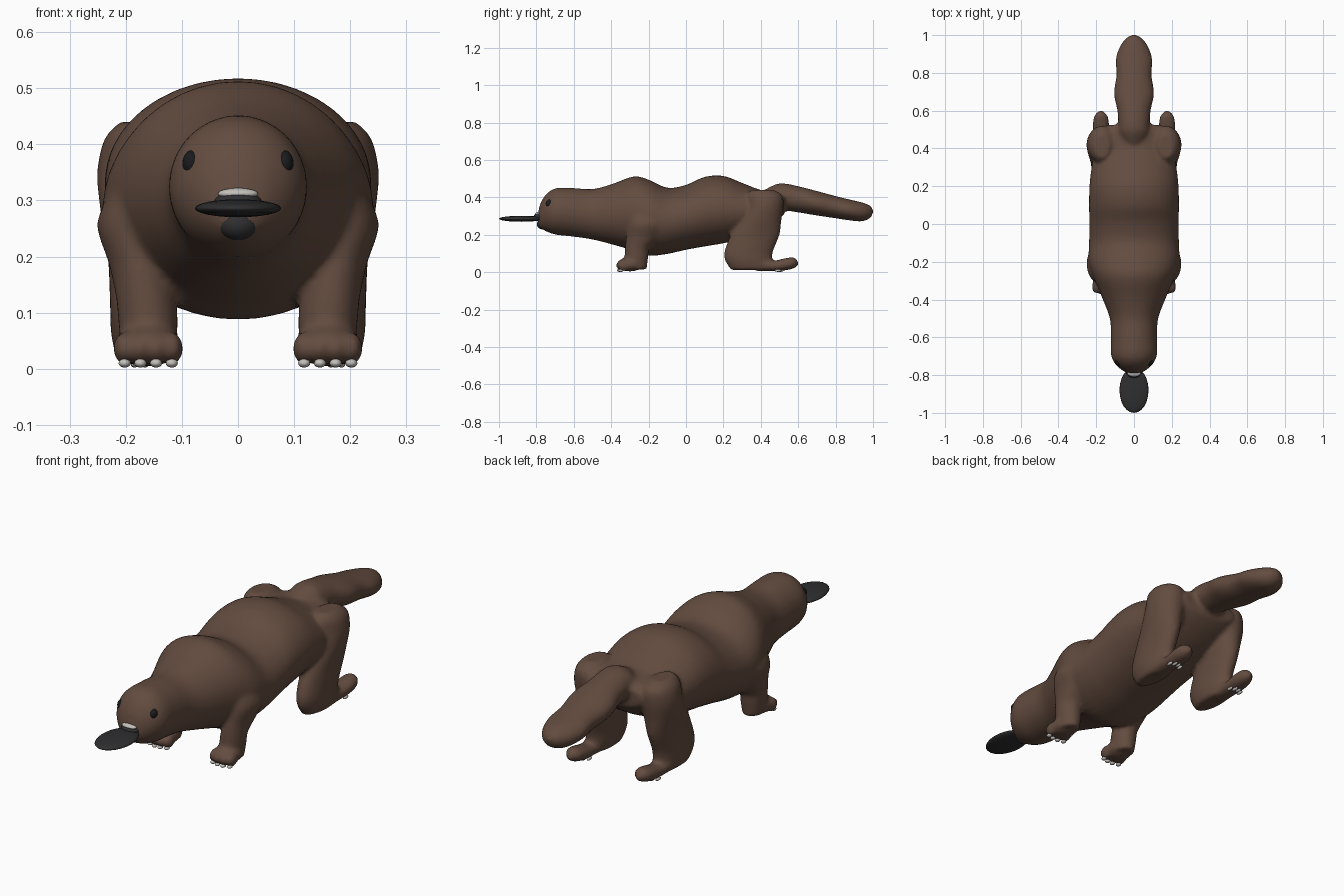
import bpy
import bmesh
from math import cos, sin, pi
from mathutils import Matrix, Vector

if "Cube" in bpy.data.objects:
    bpy.data.objects.remove(bpy.data.objects["Cube"], do_unlink=True)


def material(name, r, g, b, rough=0.6):
    mat = bpy.data.materials.new(name)
    mat.use_nodes = True
    mat.diffuse_color = (r, g, b, 1)
    node = mat.node_tree.nodes["Principled BSDF"]
    node.inputs["Base Color"].default_value = (r, g, b, 1)
    node.inputs["Roughness"].default_value = rough
    return mat


FUR = material("brown fur", .125, .072, .05)
BILL = material("charcoal bill", .028, .028, .03)
EYE = material("black eye", .01, .011, .012)
PALE = material("pale claw", .55, .53, .5)


def smooth_sections(sections, steps=5):
    """Catmull-Rom interpolation between cross-sections."""
    out = []
    last = len(sections) - 1
    for i in range(last):
        a, b, c, d = (sections[max(0, min(last, i + k))] for k in (-1, 0, 1, 2))
        for s in range(steps):
            t = s / steps
            out.append([q + t / 2 * (r - p + t * (2 * p - 5 * q + 4 * r - e
                        + t * (3 * (q - r) + e - p)))
                        for p, q, r, e in zip(a, b, c, d)])
    out.append(sections[-1])
    return out


def loft(bm, sections, axis, side=1, count=40):
    """Elliptic rings (x, y, z, half width, half depth) lying across an axis."""
    rings = []
    for x, y, z, a, b in smooth_sections(sections):
        ring = []
        for k in range(count):
            u, v = a * cos(2 * pi * k / count), b * sin(2 * pi * k / count)
            offset = Vector((u, 0, v)) if axis == "y" else Vector((u, v, 0))
            ring.append(bm.verts.new(Vector((side * x, y, z)) + offset))
        rings.append(ring)
    for low, high in zip(rings, rings[1:]):
        for k in range(count):
            n = (k + 1) % count
            bm.faces.new((low[k], low[n], high[n], high[k]))
    bm.faces.new(rings[0])
    bm.faces.new(rings[-1])


def spine(bm, profile, x=0, side=1):
    """Loft along y from (y, half width, top, bottom)."""
    loft(bm, [(x, y, (t + b) / 2, w, (t - b) / 2) for y, w, t, b in profile], "y", side)


def ball(bm, centre, radii, detail=24):
    place = Matrix.Translation(centre) @ Matrix.Diagonal((*radii, 1))
    bmesh.ops.create_uvsphere(bm, u_segments=detail, v_segments=detail // 2,
                              radius=1, matrix=place)


def finish(bm, name, mat):
    bmesh.ops.recalc_face_normals(bm, faces=bm.faces)
    for f in bm.faces:
        f.smooth = True
    mesh = bpy.data.meshes.new(name)
    bm.to_mesh(mesh)
    bm.free()
    mesh.materials.append(mat)
    obj = bpy.data.objects.new(name, mesh)
    bpy.context.collection.objects.link(obj)
    return obj


def ball_object(name, mat, centre, radii):
    bm = bmesh.new()
    ball(bm, centre, radii)
    return finish(bm, name, mat)


# Furry body: head, trunk, tail and legs fused into one skin
skin = bmesh.new()
spine(skin, [
    (-.79, .03, .325, .25), (-.775, .062, .375, .235), (-.74, .1, .425, .215),
    (-.69, .122, .45, .2), (-.6, .122, .45, .19), (-.5, .128, .445, .175),
    (-.4, .165, .47, .15), (-.28, .215, .512, .115), (-.2, .24, .495, .088),
    (-.1, .238, .452, .098), (0, .237, .467, .12), (.1, .238, .51, .138),
    (.2, .236, .515, .155), (.3, .225, .478, .18), (.4, .205, .44, .22),
    (.48, .18, .435, .27), (.525, .14, .42, .31)])
spine(skin, [
    (.4, .05, .43, .33), (.48, .08, .47, .335), (.53, .083, .474, .33),
    (.6, .088, .46, .32), (.69, .106, .437, .305), (.79, .093, .41, .29),
    (.87, .097, .39, .278), (.94, .075, .374, .272), (.985, .04, .356, .29),
    (1, .012, .335, .318)])

for side in (-1, 1):
    # Hind leg with a backward-pointing foot
    loft(skin, [
        (.17, .41, .44, .04, .06), (.168, .42, .41, .07, .095),
        (.165, .42, .35, .086, .1), (.17, .4, .28, .075, .11),
        (.17, .37, .2, .062, .13), (.17, .335, .11, .058, .13),
        (.17, .335, .06, .056, .125), (.17, .35, .012, .045, .11)], "z", side)
    spine(skin, [
        (.38, .045, .08, .006), (.46, .042, .062, .006), (.53, .044, .075, .01),
        (.575, .034, .08, .02), (.6, .01, .06, .035)], .175, side)
    # Front leg and paw
    loft(skin, [
        (.17, -.22, .33, .05, .08), (.185, -.21, .26, .066, .1),
        (.175, -.23, .19, .056, .09), (.165, -.26, .13, .053, .066),
        (.16, -.265, .08, .053, .063), (.16, -.27, .015, .045, .06)], "z", side)
    ball(skin, (side * .16, -.3, .042), (.06, .07, .038))
    for k in range(4):
        off = k - 1.5
        ball(skin, (side * .16 + off * .029, -.345 + abs(off) * .008, .036),
             (.019, .034, .03))

body = finish(skin, "furry_body", FUR)
fuse = body.modifiers.new("fuse", "REMESH")
fuse.mode = "VOXEL"
fuse.voxel_size = .01
fuse.use_smooth_shade = True
soften = body.modifiers.new("soften", "SMOOTH")
soften.factor = .5
soften.iterations = 5

# Bill, jaw and the pale patch on the nose
ball_object("bill", BILL, (0, -.88, .286), (.077, .12, .016))
ball_object("bill_base", BILL, (0, -.775, .296), (.044, .04, .023))
ball_object("lower_jaw", BILL, (0, -.765, .257), (.036, .032, .028))
ball_object("nose_patch", PALE, (0, -.79, .312), (.036, .017, .01))

# Eyes and claws
for side, label in ((-1, "right"), (1, "left")):
    ball_object(label + "_eye", EYE, (side * .083, -.728, .366), (.016, .022, .023))
    claws = bmesh.new()
    for k in range(4):
        off = k - 1.5
        ball(claws, (side * .16 + off * .028, -.36 + abs(off) * .008, .01),
             (.011, .014, .008), 12)
        ball(claws, (side * .175 + off * .019, .51 - abs(off) * .012, .009),
             (.007, .018, .007), 12)
    finish(claws, label + "_claws", PALE)
